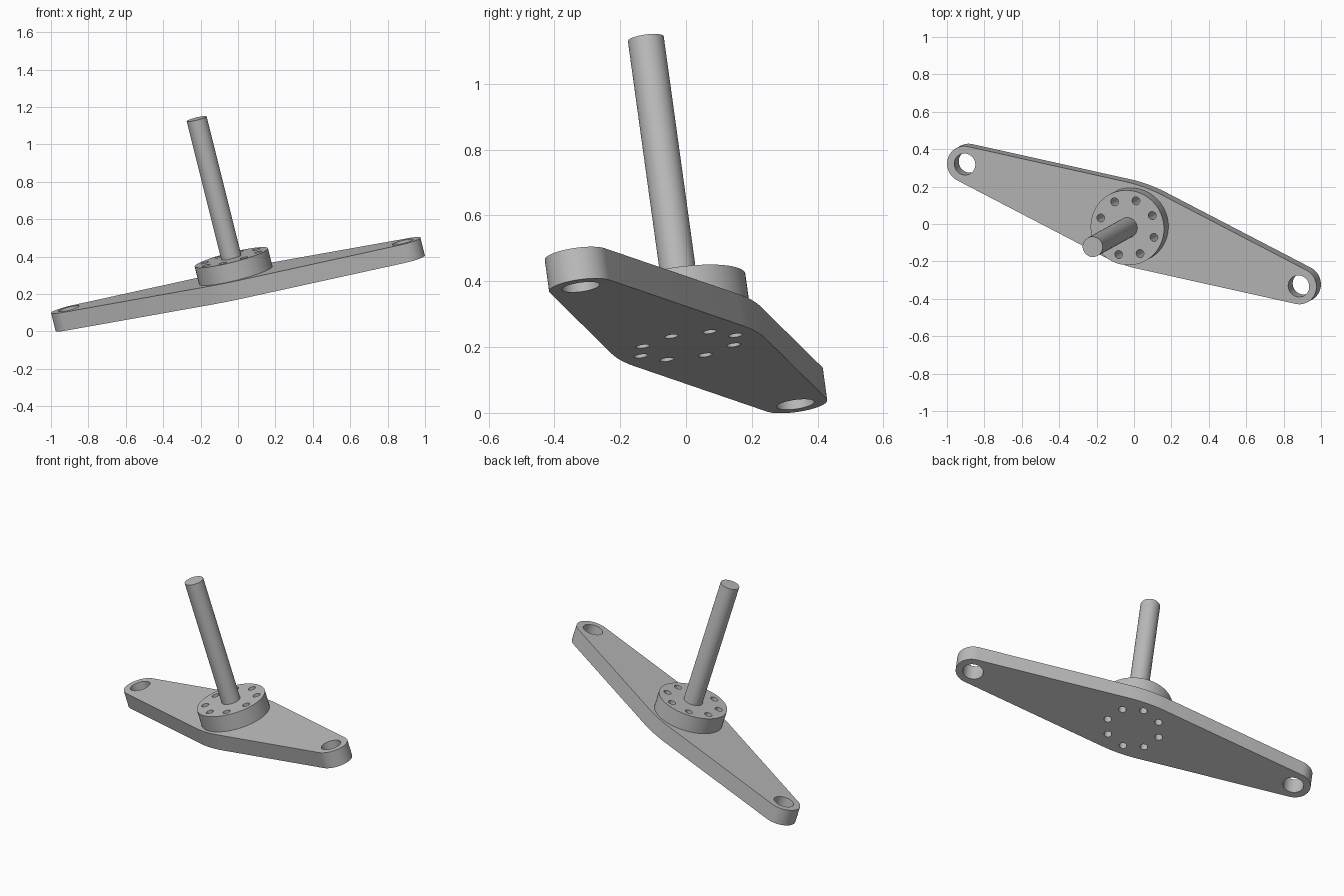
import bpy, bmesh
from math import sin, cos, tan, pi, radians
from mathutils import Vector, Matrix

if "Cube" in bpy.data.objects:
    bpy.data.objects.remove(bpy.data.objects["Cube"])

# One grey metal colour
metal = bpy.data.materials.new("grey metal")
metal.use_nodes = True
metal.diffuse_color = (0.5, 0.5, 0.5, 1)
metal.node_tree.nodes["Principled BSDF"].inputs["Base Color"].default_value = (0.5, 0.5, 0.5, 1)

# Tilted frame: local z is the rod axis, local x runs along the arms
axis = Vector((-0.25, -0.138, 1)).normalized()
along = Vector((0.893, -0.326, 0.178))
along = (along - axis * along.dot(axis)).normalized()
across = axis.cross(along)
frame = Matrix((along, across, axis)).transposed().to_4x4()
frame.translation = (0, 0, 0.252)

# Main sizes
ARM = 0.967            # centre to end hole
END_R = 0.0975         # rounded arm end
TAPER = radians(7.5)   # slope of the arm edges
BEND_R = 0.8           # soft bend at the middle of each edge
HALF_T = 0.05          # half the arm thickness
FLANGE_TOP = 0.149


def arc(cx, cy, r, start, end, n):
    return [(cx + r * cos(start + (end - start) * i / n),
             cy + r * sin(start + (end - start) * i / n)) for i in range(n + 1)]


def circle(cx, cy, r, n=48):
    return arc(cx, cy, r, 0, 2 * pi, n)[:-1]


def extruded(name, loops, z0, z1):
    """Solid from an outline and its holes."""
    bm = bmesh.new()
    for loop in loops:
        vs = [bm.verts.new((x, y, z0)) for x, y in loop]
        for a, b in zip(vs, vs[1:] + vs[:1]):
            bm.edges.new((a, b))
    bmesh.ops.triangle_fill(bm, use_beauty=True, edges=bm.edges[:])
    made = bmesh.ops.extrude_face_region(bm, geom=bm.faces[:], use_keep_orig=True)
    top = [g for g in made["geom"] if isinstance(g, bmesh.types.BMVert)]
    bmesh.ops.translate(bm, verts=top, vec=(0, 0, z1 - z0))
    bmesh.ops.recalc_face_normals(bm, faces=bm.faces[:])
    mesh = bpy.data.meshes.new(name)
    bm.to_mesh(mesh)
    bm.free()
    mesh.materials.append(metal)
    obj = bpy.data.objects.new(name, mesh)
    bpy.context.collection.objects.link(obj)
    obj.matrix_world = frame
    bpy.ops.object.select_all(action="DESELECT")
    obj.select_set(True)
    bpy.context.view_layer.objects.active = obj
    bpy.ops.object.shade_smooth_by_angle(angle=radians(30))
    return obj


# Arm outline: half of it, then the same turned half way round
apex = (END_R + ARM * sin(TAPER)) / cos(TAPER)
bend_y = apex - BEND_R / cos(TAPER)
half = arc(ARM, 0, END_R, TAPER - pi / 2, pi / 2 - TAPER, 32)
half += arc(0, bend_y, BEND_R, pi / 2 - TAPER, pi / 2 + TAPER, 12)
outline = half + [(-x, -y) for x, y in half]

bolt_holes = [circle(0.154 * cos(k * pi / 4), 0.154 * sin(k * pi / 4), 0.0215, 24)
              for k in range(8)]
end_holes = [circle(side * ARM, 0, 0.058) for side in (-1, 1)]

# Parts
extruded("arm_plate", [outline] + end_holes + bolt_holes, -HALF_T, HALF_T)
extruded("bolt_flange", [circle(0, 0, 0.202, 64)] + bolt_holes, HALF_T, FLANGE_TOP)
extruded("rod", [circle(0, 0, 0.055)], FLANGE_TOP, 0.92)
